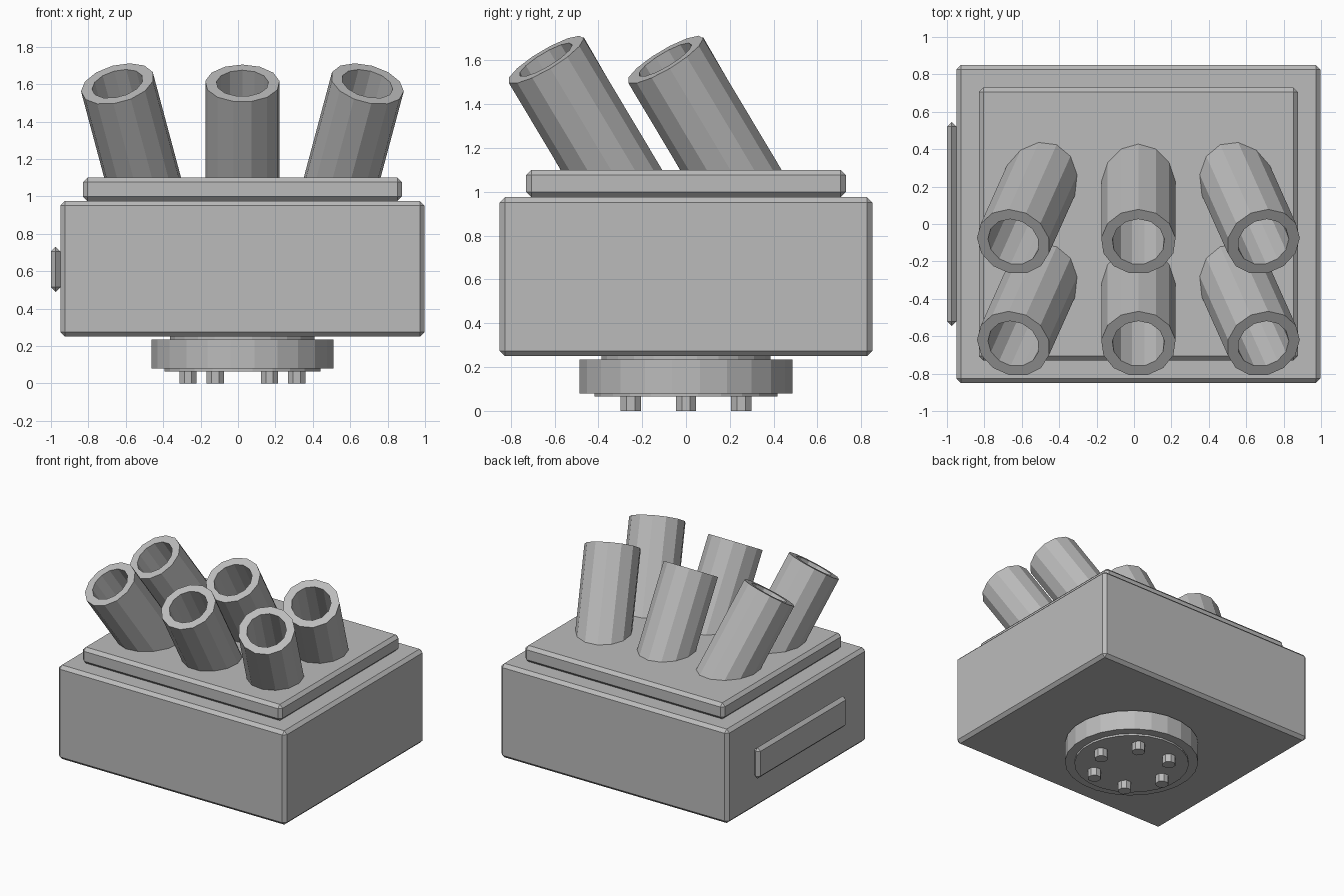
import bpy, bmesh
from math import radians, cos, sin
from mathutils import Matrix, Euler

cube = bpy.data.objects.get("Cube")
if cube:
    bpy.data.objects.remove(cube, do_unlink=True)

CX = 0.0235  # centre line of the body

grey = bpy.data.materials.new("plain_grey")
grey.use_nodes = True
colour = (0.5, 0.5, 0.5, 1)
grey.diffuse_color = colour
grey.node_tree.nodes["Principled BSDF"].inputs["Base Color"].default_value = colour


def finish(name, bm):
    bmesh.ops.recalc_face_normals(bm, faces=bm.faces)
    mesh = bpy.data.meshes.new(name)
    bm.to_mesh(mesh)
    bm.free()
    mesh.materials.append(grey)
    obj = bpy.data.objects.new(name, mesh)
    bpy.context.collection.objects.link(obj)
    return obj


def chamfered_box(name, low, high, chamfer):
    bm = bmesh.new()
    size = [b - a for a, b in zip(low, high)]
    centre = [(a + b) / 2 for a, b in zip(low, high)]
    bmesh.ops.create_cube(bm, size=1, matrix=Matrix.Translation(centre) @ Matrix.Diagonal((*size, 1)))
    bmesh.ops.bevel(bm, geom=bm.edges[:], offset=chamfer, segments=1, affect='EDGES')
    return finish(name, bm)


def disc(name, x, y, z0, z1, radius, sides):
    # flats face the axes
    bm = bmesh.new()
    place = Matrix.Translation((x, y, (z0 + z1) / 2)) @ Matrix.Rotation(radians(180 / sides), 4, 'Z')
    bmesh.ops.create_cone(bm, cap_ends=True, segments=sides, radius1=radius,
                          radius2=radius, depth=z1 - z0, matrix=place)
    return finish(name, bm)


def tube(name, mouth, lean, outer, inner, length, sides):
    # rings run outer bottom, outer top, inner top, inner bottom
    bm = bmesh.new()
    rings = []
    for r, z in ((outer, -length), (outer, 0), (inner, 0), (inner, -length)):
        angles = [radians(90 + 360 * i / sides) for i in range(sides)]
        rings.append([bm.verts.new((r * cos(a), r * sin(a), z)) for a in angles])
    for k in range(4):
        a, b = rings[k], rings[(k + 1) % 4]
        for i in range(sides):
            j = (i + 1) % sides
            bm.faces.new((a[i], a[j], b[j], b[i]))
    turn = Euler((radians(30), radians(lean), 0)).to_matrix().to_4x4()
    bm.transform(Matrix.Translation(mouth) @ turn)
    return finish(name, bm)


# Housing, lid and side plate
chamfered_box("housing", (-0.95, -0.85, 0.25), (0.997, 0.85, 0.975), 0.024)
chamfered_box("lid", (CX - 0.852, -0.73, 0.975), (CX + 0.852, 0.73, 1.1), 0.024)
chamfered_box("side_plate", (-1.0, -0.545, 0.49), (-0.95, 0.545, 0.73), 0.0245)

# Six launch tubes, outer columns splayed sideways
for row, y in (("front", -0.64), ("back", -0.095)):
    for column, side in (("right", -1), ("middle", 0), ("left", 1)):
        mouth = (CX + side * 0.668, y, 1.605 - 0.003 * abs(side))
        tube(f"{row}_{column}_tube", mouth, 15 * side, 0.2, 0.14, 0.74, 13)

# Round mount below the housing
disc("mount_neck", CX, 0, 0.23, 0.26, 0.39, 24)
disc("mount_ring", CX, 0, 0.08, 0.235, 0.49, 24)
disc("mount_base", CX, 0, 0.065, 0.085, 0.42, 24)

# Ring of pins
for i in range(6):
    a = radians(60 * i)
    disc(f"pin_{i + 1}", CX + 0.291 * cos(a), 0.291 * sin(a), 0, 0.07, 0.05, 8)
